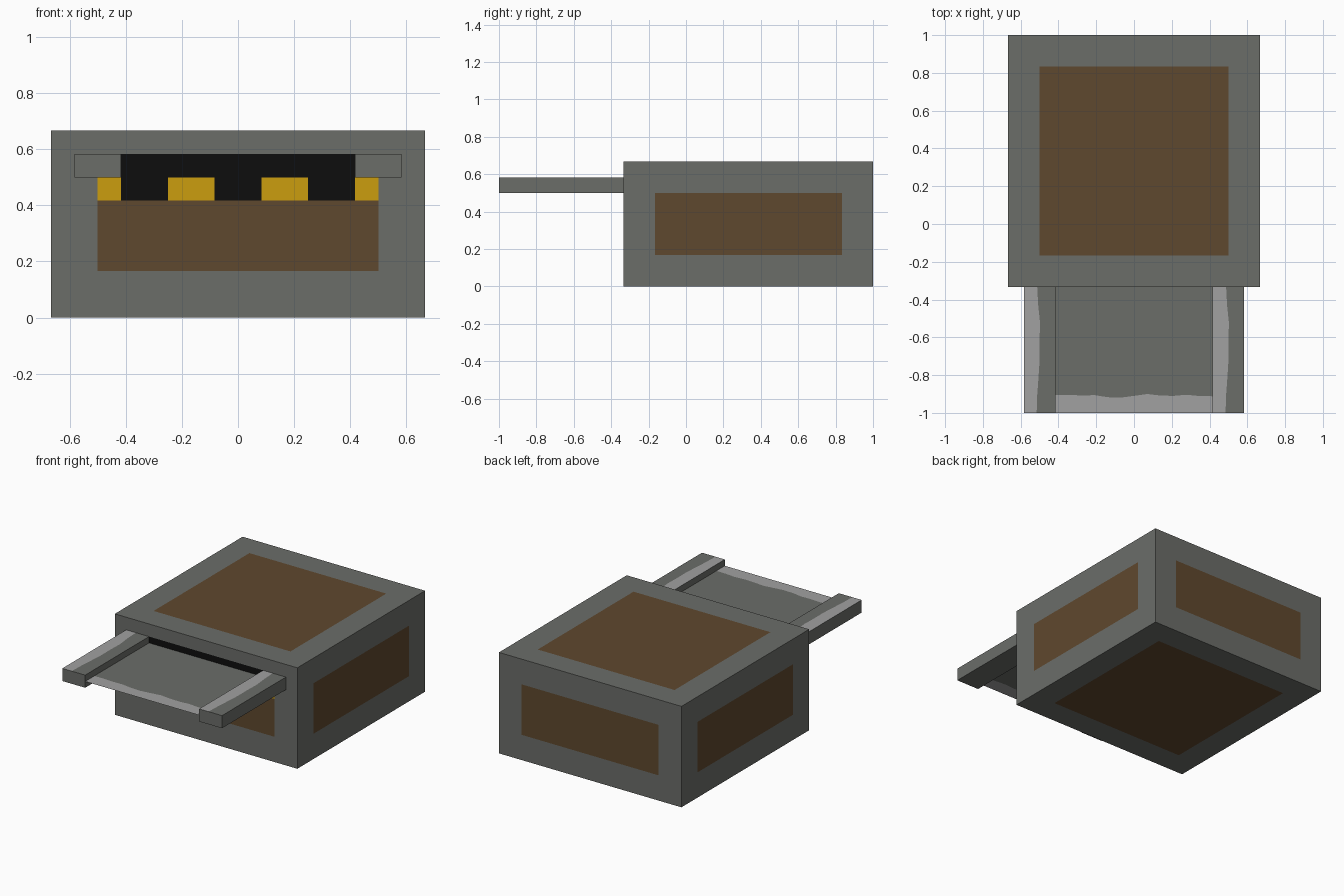
import bpy, bmesh
from mathutils import Vector

cube = bpy.data.objects.get("Cube")
if cube:
    bpy.data.objects.remove(cube, do_unlink=True)

U = 1 / 12  # one design unit


def linear(c):
    c /= 255
    return c / 12.92 if c < 0.04045 else ((c + 0.055) / 1.055) ** 2.4


def material(name, *rgb):
    mat = bpy.data.materials.new(name)
    mat.use_nodes = True
    color = [linear(c) for c in rgb] + [1]
    mat.diffuse_color = color
    bsdf = mat.node_tree.nodes["Principled BSDF"]
    bsdf.inputs["Base Color"].default_value = color
    bsdf.inputs["Roughness"].default_value = 0.9
    return mat


MATS = [material("stone_grey", 107, 109, 105), material("brown", 95, 72, 46),
        material("black", 13, 13, 13), material("yellow", 203, 157, 15),
        material("light_grey", 161, 161, 161)]
GREY, BROWN, BLACK, YELLOW, LIGHT = range(5)


def finish(bm, name):
    mesh = bpy.data.meshes.new(name)
    bm.to_mesh(mesh)
    bm.free()
    for mat in MATS:
        mesh.materials.append(mat)
    obj = bpy.data.objects.new(name, mesh)
    bpy.context.collection.objects.link(obj)


def add_box(bm, lo, hi):
    lo, hi = Vector(lo), Vector(hi)
    for v in bmesh.ops.create_cube(bm, size=1)["verts"]:
        v.co = [(a + b) / 2 + c * (b - a) for a, b, c in zip(lo, hi, v.co)]


def add_split_sheet(bm, start, line, end):
    """Light faces from start to the wavy line, grey faces from there to end."""
    rows = [[bm.verts.new(p) for p in row] for row in (start, line, end)]
    for r, index in ((0, LIGHT), (1, GREY)):
        for i in range(len(line) - 1):
            f = bm.faces.new((rows[r][i], rows[r + 1][i],
                              rows[r + 1][i + 1], rows[r][i + 1]))
            f.material_index = index
            f.normal_update()
            if f.normal.z < 0:
                f.normal_flip()


# Main body, cut along the borders of its painted panels
bm = bmesh.new()
add_box(bm, (-8 * U, -4 * U, 0), (8 * U, 12 * U, 8 * U))
cuts = [(0, s * x) for x in (1, 3, 5, 6) for s in (-1, 1)]
cuts += [(1, -2), (1, 10), (2, 2), (2, 5), (2, 6), (2, 7)]
for axis, d in cuts:
    normal = Vector((0, 0, 0))
    normal[axis] = 1
    bmesh.ops.bisect_plane(bm, geom=bm.verts[:] + bm.edges[:] + bm.faces[:],
                           plane_co=normal * d * U, plane_no=normal)
bm.normal_update()
for f in bm.faces:
    x, y, z = f.calc_center_median() / U
    n = f.normal
    in_x, in_y, in_z = abs(x) < 6, -2 < y < 10, 2 < z < 6
    if n.y < -0.5:  # front: brown panel, yellow teeth, black slot
        if in_x and 2 < z < 5:
            f.material_index = BROWN
        elif 5 < z < 6 and (1 < abs(x) < 3 or 5 < abs(x) < 6):
            f.material_index = YELLOW
        elif 5 < z < 7 and abs(x) < 5:
            f.material_index = BLACK
    elif (abs(n.z) > 0.5 and in_x and in_y) or (abs(n.x) > 0.5 and in_y and in_z) \
            or (n.y > 0.5 and in_x and in_z):
        f.material_index = BROWN
finish(bm, "body")

# Side rails with a worn light strip along the top
RAIL_WAVE = [0.068, 0.071, 0.078, 0.084, 0.083, 0.086, 0.076, 0.071]
for name, x0 in (("right_rail", -7 * U), ("left_rail", 5 * U)):
    bm = bmesh.new()
    x1, z1 = x0 + 2 * U, 7 * U
    add_box(bm, (x0, -12 * U, 6 * U), (x1, -4 * U, z1))
    bm.normal_update()
    bmesh.ops.delete(bm, geom=[f for f in bm.faces if f.normal.z > 0.5],
                     context="FACES_ONLY")
    ys = [-1 + 8 * U * i / (len(RAIL_WAVE) - 1) for i in range(len(RAIL_WAVE))]
    add_split_sheet(bm, [(x0, y, z1) for y in ys],
                    [(x0 + w, y, z1) for w, y in zip(RAIL_WAVE, ys)],
                    [(x1, y, z1) for y in ys])
    finish(bm, name)

# Thin tray sheet between the rails, worn light along its front edge
TRAY_WAVE = [0.095, 0.096, 0.092, 0.094, 0.083, 0.081, 0.09,
             0.1, 0.092, 0.09, 0.096, 0.089, 0.088]
bm = bmesh.new()
z = 6.5 * U
xs = [-5 * U + 10 * U * i / (len(TRAY_WAVE) - 1) for i in range(len(TRAY_WAVE))]
add_split_sheet(bm, [(x, -12 * U, z) for x in xs],
                [(x, -1 + w, z) for w, x in zip(TRAY_WAVE, xs)],
                [(x, -4 * U, z) for x in xs])
finish(bm, "tray")
